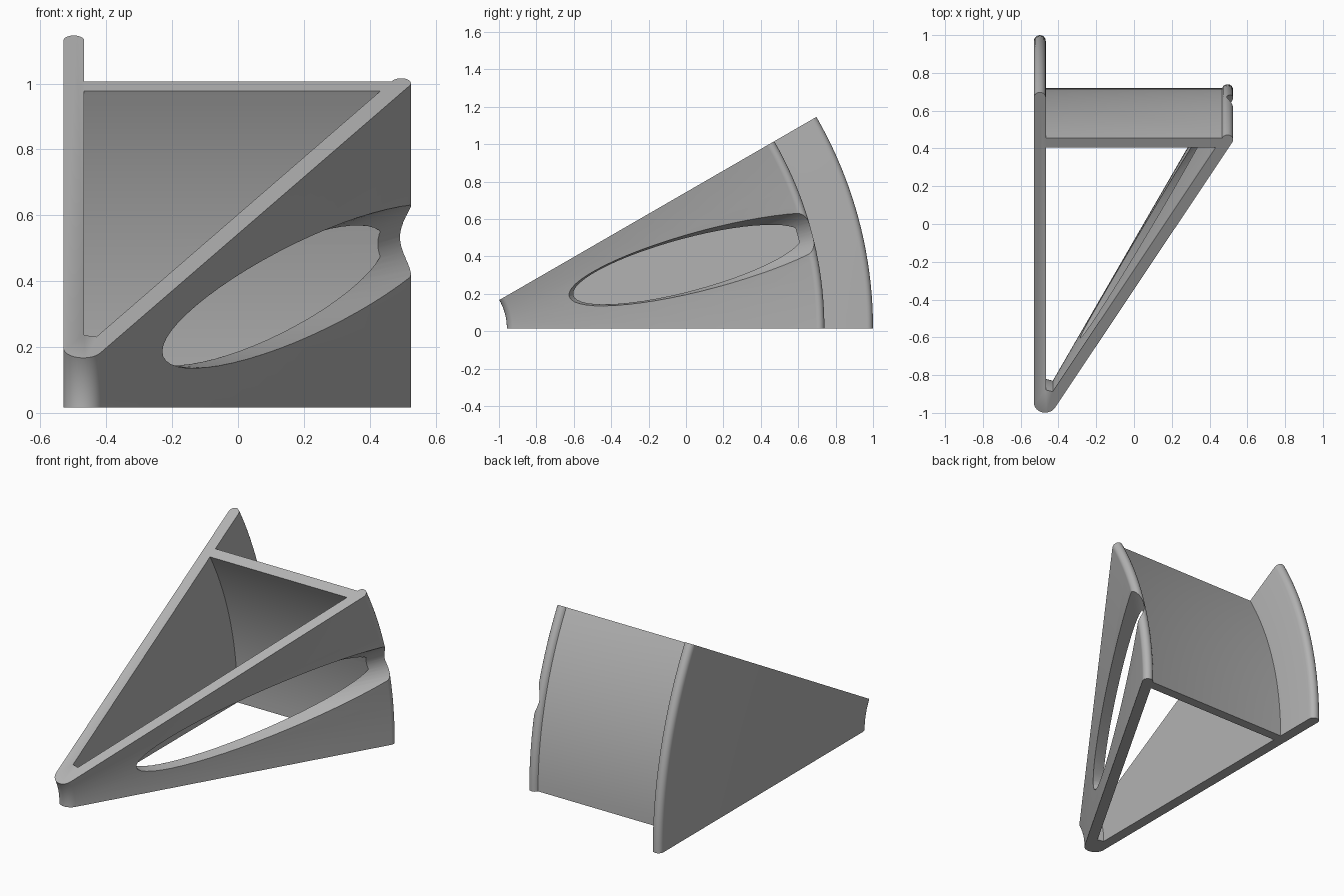
import bpy, bmesh, math
from mathutils import Vector

cube = bpy.data.objects.get("Cube")
if cube:
    bpy.data.objects.remove(cube, do_unlink=True)

AXIS_Y, AXIS_Z = -1.26, 0.016   # pivot line of the 30 degree sweep
STEP = math.radians(1.5)

grey = bpy.data.materials.new("plain grey")
grey.use_nodes = True
grey.diffuse_color = (0.45, 0.45, 0.45, 1)
grey.node_tree.nodes["Principled BSDF"].inputs["Base Color"].default_value = grey.diffuse_color


def place(x, r, angle):
    return Vector((x, AXIS_Y + r * math.cos(angle), AXIS_Z + r * math.sin(angle)))


def arc(cx, cr, radius, start, end, n=10):
    angles = [math.radians(start + (end - start) * i / n) for i in range(n + 1)]
    return [(cx + radius * math.cos(a), cr + radius * math.sin(a)) for a in angles]


def loft(name, rings):
    """Closed solid through a list of matching point rings."""
    bm = bmesh.new()
    rows = [[bm.verts.new(p) for p in ring] for ring in rings]
    n = len(rows[0])
    for a, b in zip(rows, rows[1:]):
        for i in range(n):
            bm.faces.new((a[i], a[(i + 1) % n], b[(i + 1) % n], b[i]))
    bm.faces.new(rows[0])
    bm.faces.new(rows[-1])
    bmesh.ops.recalc_face_normals(bm, faces=bm.faces)
    mesh = bpy.data.meshes.new(name)
    bm.to_mesh(mesh)
    bm.free()
    mesh.materials.append(grey)
    obj = bpy.data.objects.new(name, mesh)
    bpy.context.collection.objects.link(obj)
    return obj


def sweep(name, profile, first, last):
    return loft(name, [[place(x, r, i * STEP) for x, r in profile]
                       for i in range(first, last + 1)])


# Outer outline: round nose, tall left wall, back wall, beaded right corner
outline = (arc(-0.47, 0.362, 0.06, -30, -180, 14)
           + arc(-0.4985, 2.2285, 0.0315, 180, 0)
           + [(-0.467, 1.98), (0.466, 1.98)]
           + arc(0.495, 1.97, 0.03, 160, -30))
bracket = sweep("curved_bracket", outline, 0, 20)

# Triangular inner space
pocket = sweep("pocket_cutter",
               [(-0.467, 0.44), (-0.43, 0.43), (0.432, 1.922), (-0.467, 1.922)], -1, 21)

# Flared oval window through the sloped wall, at the middle of the sweep
mid = math.radians(15)
radial = Vector((0, math.cos(mid), math.sin(mid)))
across = Vector((0, -math.sin(mid), math.cos(mid)))
along = Vector((0.5, 0, 0)) + radial * 0.866
normal = Vector((0.866, 0, 0)) - radial * 0.5
start = place(-0.418, 0.332, mid)


def oval(t, n=56):
    cx, half, width = 0.124 + 0.086 * t, 0.358 + 0.082 * t, 0.138 + 0.017 * t
    ring = []
    for i in range(n):
        a = 2 * math.pi * i / n
        length = (cx + half * math.cos(a) + 0.418) * 2
        ring.append(start + along * length + across * width * math.sin(a)
                    + normal * 0.065 * (t - 1))
    return ring


window = loft("window_cutter", [oval(-0.6), oval(1.8)])

# Cut both openings
bpy.context.view_layer.objects.active = bracket
for cutter in (pocket, window):
    cutter.hide_render = True
    mod = bracket.modifiers.new("cut", 'BOOLEAN')
    mod.operation = 'DIFFERENCE'
    mod.solver = 'EXACT'
    mod.object = cutter
    bpy.ops.object.modifier_apply(modifier=mod.name)
    bpy.data.objects.remove(cutter, do_unlink=True)

bpy.ops.object.select_all(action='DESELECT')
bracket.select_set(True)
bpy.ops.object.shade_smooth_by_angle(angle=math.radians(30))
